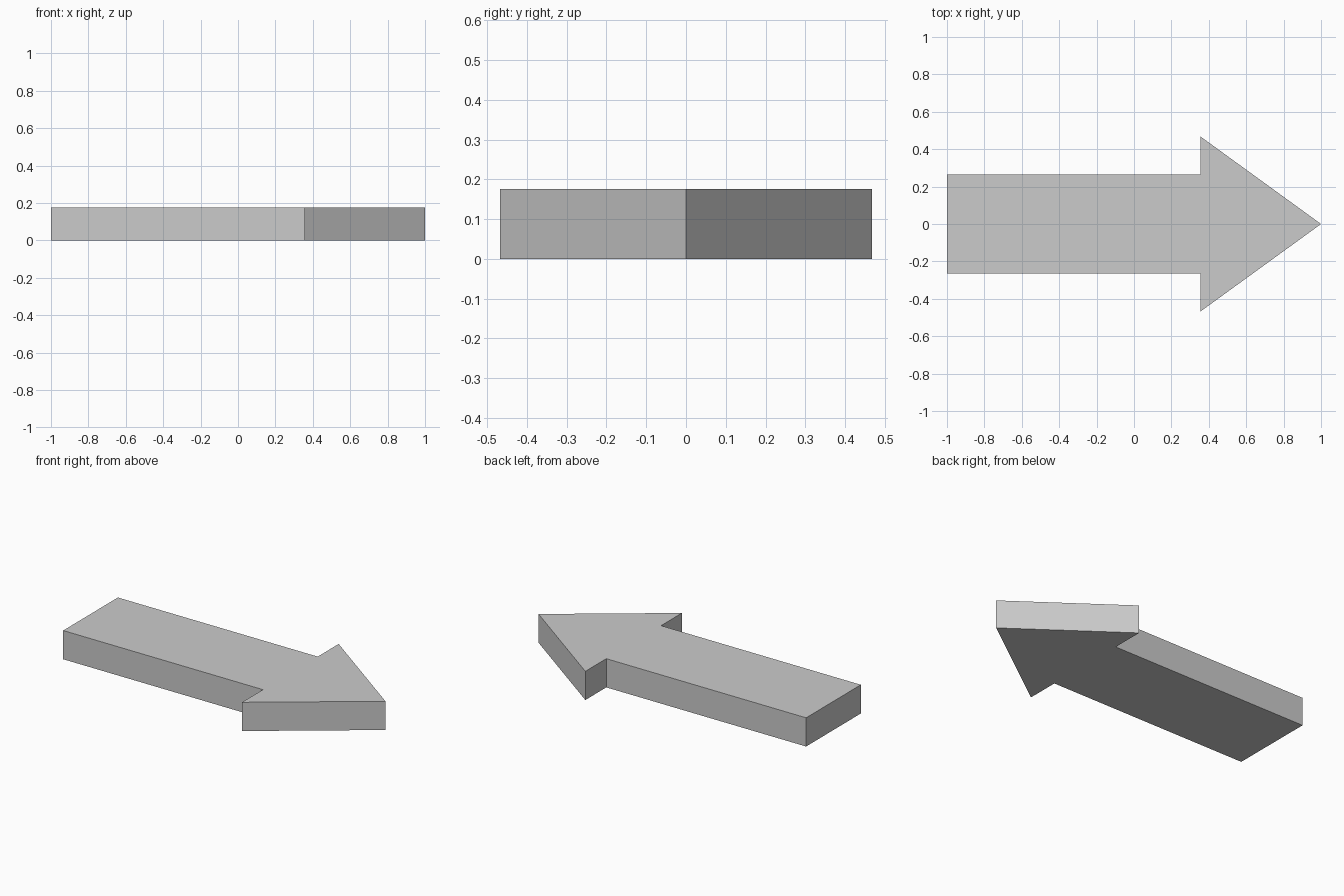
import bpy
import bmesh

cube = bpy.data.objects.get("Cube")
if cube:
    bpy.data.objects.remove(cube, do_unlink=True)

HEIGHT = 0.176
NECK_X = 0.355
SHAFT_HALF = 0.265
HEAD_HALF = 0.468

# Plain grey material
grey = bpy.data.materials.new("light grey")
colour = (0.6, 0.6, 0.6, 1)
grey.use_nodes = True
grey.diffuse_color = colour
grey.node_tree.nodes["Principled BSDF"].inputs["Base Color"].default_value = colour

# Half outline from tail to tip, mirrored across the long axis
half = [(-1, -SHAFT_HALF), (NECK_X, -SHAFT_HALF), (NECK_X, -HEAD_HALF)]
outline = half + [(1, 0)] + [(x, -y) for x, y in reversed(half)]

# Extrude the outline into a solid arrow
bm = bmesh.new()
base = bm.faces.new([bm.verts.new((x, y, 0)) for x, y in outline])
result = bmesh.ops.extrude_face_region(bm, geom=[base], use_keep_orig=True)
top_verts = [v for v in result["geom"] if isinstance(v, bmesh.types.BMVert)]
bmesh.ops.translate(bm, verts=top_verts, vec=(0, 0, HEIGHT))
bmesh.ops.recalc_face_normals(bm, faces=bm.faces)

mesh = bpy.data.meshes.new("arrow")
bm.to_mesh(mesh)
bm.free()
mesh.materials.append(grey)
arrow = bpy.data.objects.new("arrow", mesh)
bpy.context.collection.objects.link(arrow)
